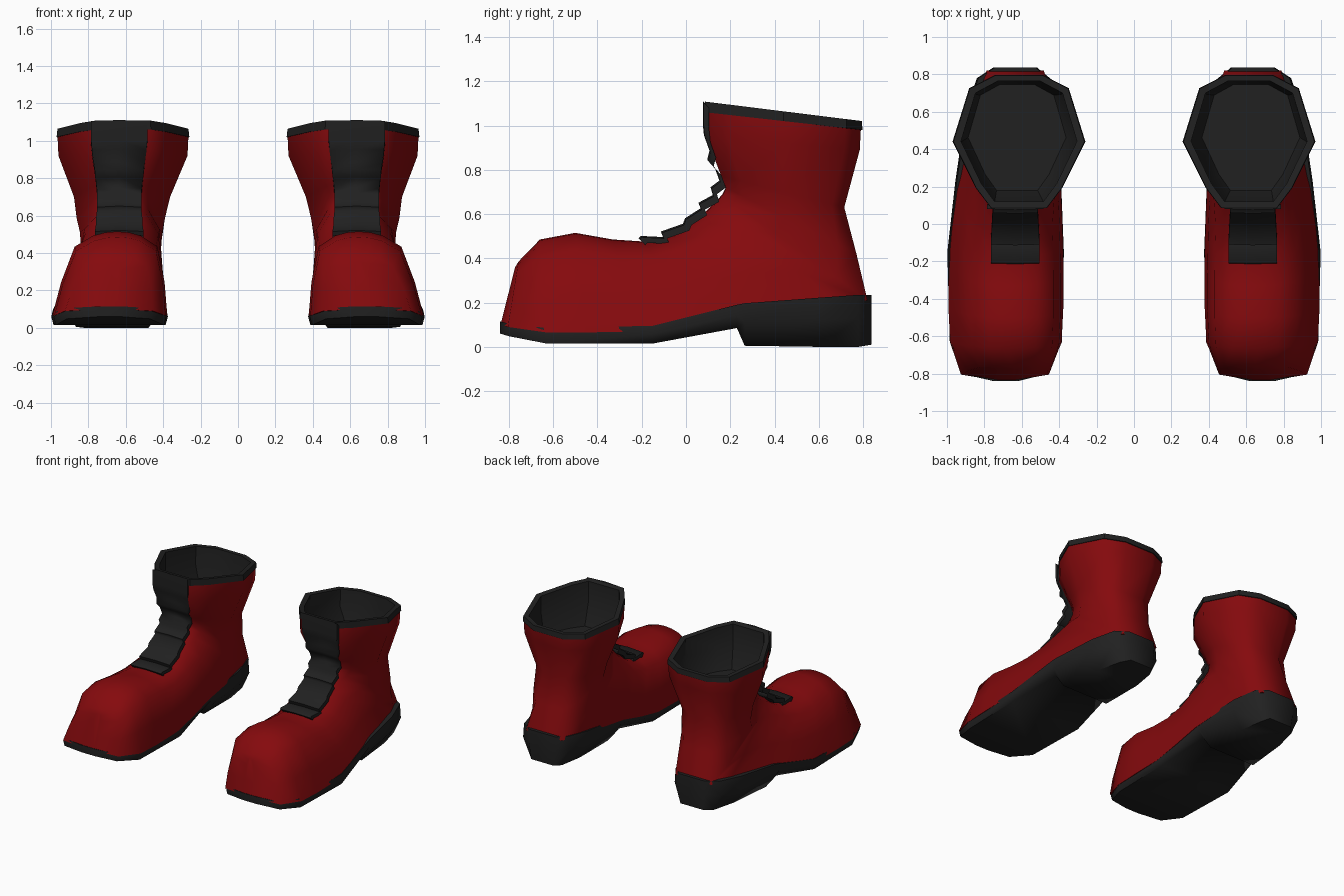
import bpy, bmesh, math

if "Cube" in bpy.data.objects:
    bpy.data.objects.remove(bpy.data.objects["Cube"])


def material(name, rgb):
    m = bpy.data.materials.new(name)
    m.diffuse_color = (*rgb, 1)
    m.use_nodes = True
    m.node_tree.nodes["Principled BSDF"].inputs["Base Color"].default_value = m.diffuse_color
    return m


RED = material("red leather", (0.235, 0.003, 0.004))
BLACK = material("black rubber", (0.015, 0.015, 0.015))


def loft(name, rings, mat, cap_start=True, cap_end=True, angle=40):
    """Skin closed rings of equal length, mirrored across x for the pair."""
    bm = bmesh.new()
    loops = [[bm.verts.new(p) for p in ring] for ring in rings]
    n = len(loops[0])
    for a, b in zip(loops, loops[1:]):
        for i in range(n):
            j = (i + 1) % n
            bm.faces.new((a[i], a[j], b[j], b[i]))
    if cap_start:
        bm.faces.new(loops[0][::-1])
    if cap_end:
        bm.faces.new(loops[-1])
    bmesh.ops.recalc_face_normals(bm, faces=bm.faces)
    me = bpy.data.meshes.new(name)
    bm.to_mesh(me)
    bm.free()
    me.materials.append(mat)
    ob = bpy.data.objects.new(name, me)
    bpy.context.collection.objects.link(ob)
    bpy.ops.object.select_all(action='DESELECT')
    ob.select_set(True)
    bpy.context.view_layer.objects.active = ob
    bpy.ops.object.shade_smooth_by_angle(angle=math.radians(angle))
    mod = ob.modifiers.new("pair", 'MIRROR')
    mod.use_mirror_merge = False
    return ob


# Half cross-sections (position from back/base to front/top, width)
FOOT = [(0, 1), (.4, .9), (.82, .72), (.95, .42), (.99, .2), (1, 0)]
SHAFT = [(0, .36), (.1, .75), (.5, 1), (.85, .65), (1, .42), (1, 0)]


def section(py, pz, qy, qz, cx, hw, blend):
    """Ring from base point p to top point q, blending foot into shaft."""
    half = []
    for (t0, w0), (t1, w1) in zip(FOOT, SHAFT):
        t = t0 + (t1 - t0) * blend
        w = (w0 + (w1 - w0) * blend) * hw
        x = cx - .04 * t * (1 - blend)
        half.append((x, w, py + (qy - py) * t, pz + (qz - pz) * t))
    left = [(x - w, y, z) for x, w, y, z in half]
    right = [(x + w, y, z) for x, w, y, z in half[-2::-1]]
    return left + right


# Red upper: rounded toe, instep, heel, ankle, then shaft
upper = [
    (-.838, .10, -.772, .36, .685, .04, 0),
    (-.805, .09, -.757, .385, .69, .235, 0),
    (-.63, .065, -.66, .485, .685, .298, 0),
    (-.45, .065, -.5, .515, .685, .307, 0),
    (-.2, .07, -.33, .485, .685, .307, 0),
    (0, .11, -.18, .475, .68, .298, 0),
    (.2, .16, -.05, .505, .67, .28, 0),
    (.45, .19, .06, .585, .65, .262, .1),
    (.68, .20, .13, .65, .642, .252, .3),
    (.82, .21, .165, .69, .635, .248, .6),
    (.77, .42, .18, .72, .63, .246, .85),
    (.715, .63, .16, .77, .62, .257, 1),
    (.785, .89, .09, .95, .615, .345, 1),
    (.79, .985, .09, 1.065, .615, .35, 1),
]
loft("boot_upper", [section(*s) for s in upper], RED, cap_end=False, angle=75)

# Black collar band running over the rim into the lining
collar = [
    (.785, .98, .095, 1.06, .615, .345, 1),
    (.797, .98, .085, 1.06, .615, .355, 1),
    (.795, 1.02, .085, 1.108, .615, .35, 1),
    (.765, 1.02, .12, 1.10, .615, .31, 1),
    (.758, .89, .12, .95, .615, .31, 1),
    (.745, .79, .18, .78, .625, .262, 1),
]
loft("collar_and_lining", [section(*s) for s in collar], BLACK, cap_start=False)

# Sole with raised arch and heel: y, inner x, outer x, top z, bottom z, taper
sole = [
    (-.84, .62, .75, .115, .06, .01),
    (-.80, .46, .925, .105, .048, .01),
    (-.63, .385, .985, .085, .015, .012),
    (-.15, .375, .998, .095, .015, .012),
    (.23, .39, .955, .19, .085, .05),
    (.265, .39, .95, .197, .005, .085),
    (.6, .405, .9, .222, 0, .075),
    (.78, .45, .84, .235, 0, .06),
    (.838, .52, .75, .235, .01, .02),
]
rings = []
for y, a, b, top, bottom, taper in sole:
    lip = bottom + .55 * (top - bottom)
    rings.append([(a + .008, y, top), (a, y, lip), (a + taper, y, bottom),
                  (b - taper, y, bottom), (b, y, lip), (b - .008, y, top)])
loft("sole", rings, BLACK, angle=60)

# Folded tongue down the throat: y, z, half width
tongue = [
    (-.21, .485, .13), (-.20, .495, .13), (-.10, .49, .13), (-.11, .515, .13),
    (-.01, .55, .125), (0, .575, .125), (.07, .62, .12), (.06, .645, .12),
    (.125, .68, .12), (.115, .715, .12), (.155, .745, .12), (.135, .80, .125),
    (.10, .84, .13), (.11, .88, .135), (.085, .95, .145), (.08, 1.0, .15),
    (.08, 1.105, .15),
]
rings = []
for y, z, w in tongue:
    cx = .635
    rings.append([(cx - w, y, z), (cx, y - .004, z + .006), (cx + w, y, z),
                  (cx + w, y + .025, z - .025), (cx - w, y + .025, z - .025)])
loft("tongue", rings, BLACK, angle=80)
